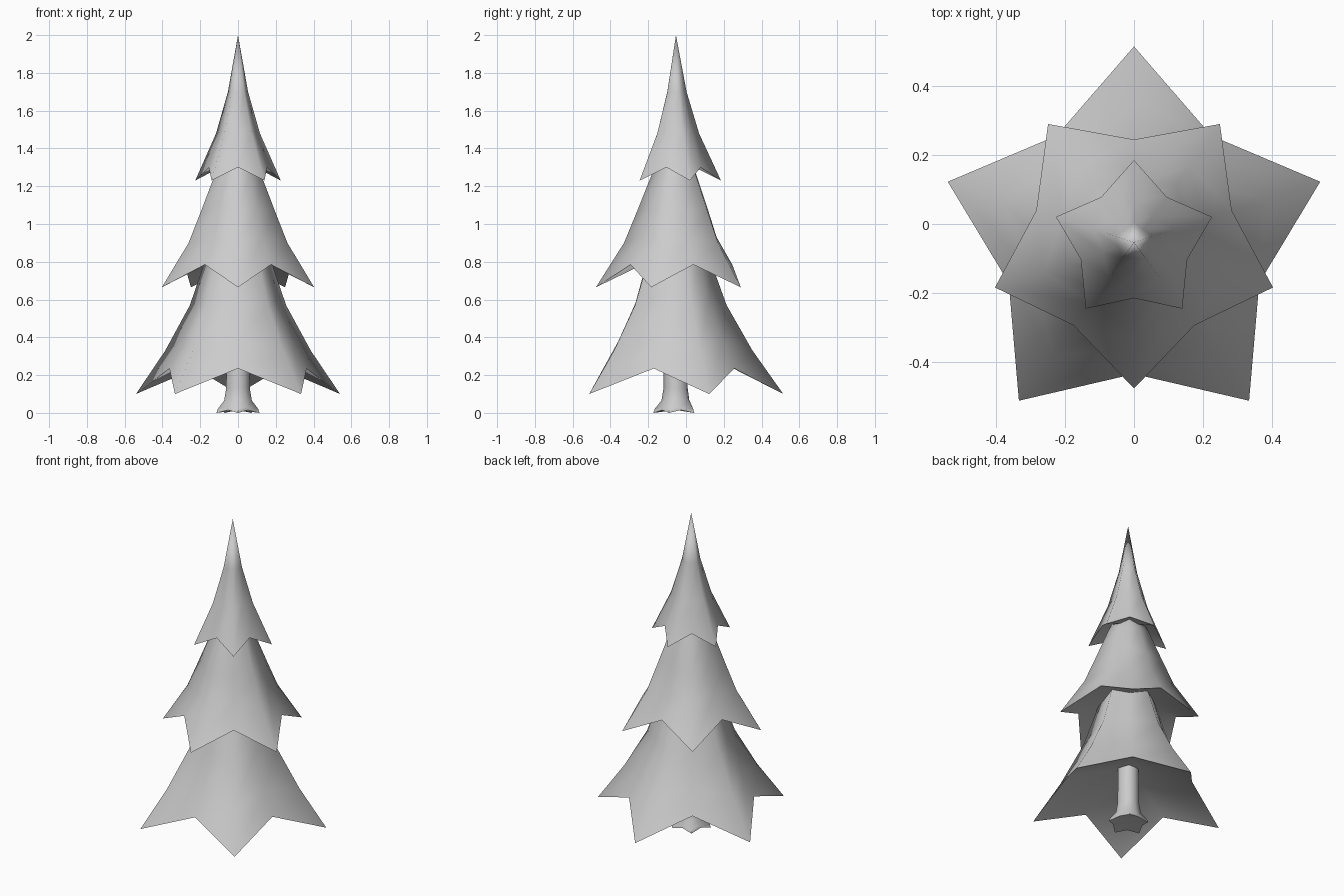
import bpy, bmesh, math

if "Cube" in bpy.data.objects:
    bpy.data.objects.remove(bpy.data.objects["Cube"])

CY = -0.053   # y of the trunk axis


def star_part(name, rings, flip, smooth_angle):
    """Ten-sided loft. Each ring is (tip r, tip z, notch r, notch z); radius 0 makes a point.
    flip = 1 points a tip to the back, -1 to the front."""
    bm = bmesh.new()
    loops = []
    for tr, tz, nr, nz in rings:
        if tr == 0:
            loops.append([bm.verts.new((0, CY, tz))])
            continue
        loop = []
        for i in range(10):
            a = math.radians(flip * 90 + 36 * i)
            r, z = (tr, tz) if i % 2 == 0 else (nr, nz)
            loop.append(bm.verts.new((r * math.cos(a), CY + r * math.sin(a), z)))
        loops.append(loop)
    for lo, hi in zip(loops, loops[1:]):
        for i in range(10):
            j = (i + 1) % 10
            if len(hi) == 1:
                bm.faces.new((lo[i], lo[j], hi[0]))
            elif len(lo) == 1:
                bm.faces.new((lo[0], hi[j], hi[i]))
            else:
                bm.faces.new((lo[i], lo[j], hi[j], hi[i]))
    bmesh.ops.recalc_face_normals(bm, faces=bm.faces)
    mesh = bpy.data.meshes.new(name)
    bm.to_mesh(mesh)
    bm.free()
    ob = bpy.data.objects.new(name, mesh)
    bpy.context.collection.objects.link(ob)
    bpy.ops.object.select_all(action='DESELECT')
    ob.select_set(True)
    bpy.context.view_layer.objects.active = ob
    bpy.ops.object.shade_smooth_by_angle(angle=math.radians(smooth_angle))
    return ob


# Trunk with a flared, five-toed foot
star_part("trunk", [
    (0, 0.015, 0, 0.015),
    (0.12, 0.0, 0.09, 0.015),
    (0.112, 0.022, 0.085, 0.03),
    (0.077, 0.065, 0.07, 0.07),
    (0.066, 0.13, 0.062, 0.13),
    (0.062, 0.45, 0.06, 0.45),
    (0, 0.45, 0, 0.45)], -1, 60)

# Bough tiers: recessed underside first, then drooping rim up to the top
star_part("lower_boughs", [
    (0, 0.39, 0, 0.39),
    (0.568, 0.10, 0.382, 0.235),
    (0.405, 0.33, 0.305, 0.38),
    (0.268, 0.57, 0.215, 0.58),
    (0.185, 0.80, 0.155, 0.80),
    (0, 1.15, 0, 1.15)], 1, 75)

star_part("middle_boughs", [
    (0, 0.87, 0, 0.87),
    (0.424, 0.665, 0.298, 0.785),
    (0.275, 0.90, 0.215, 0.93),
    (0.205, 1.07, 0.168, 1.08),
    (0.125, 1.27, 0.105, 1.27),
    (0, 1.55, 0, 1.55)], -1, 75)

star_part("upper_boughs", [
    (0, 1.35, 0, 1.35),
    (0.238, 1.23, 0.162, 1.30),
    (0.122, 1.48, 0.095, 1.49),
    (0.056, 1.70, 0.046, 1.70),
    (0, 2.0, 0, 2.0)], 1, 75)
